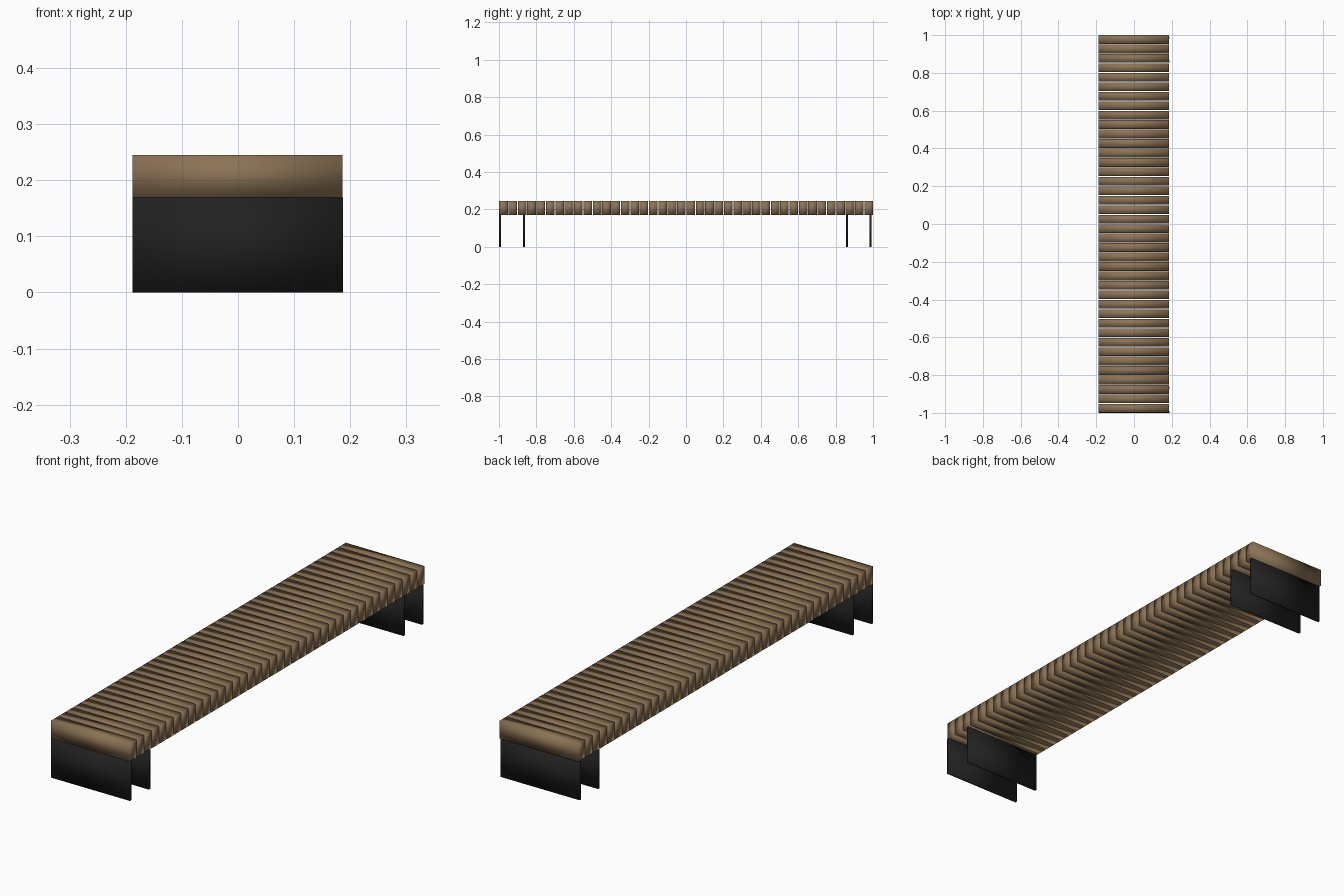
import bpy

if "Cube" in bpy.data.objects:
    bpy.data.objects.remove(bpy.data.objects["Cube"])

SLATS = 40
SLAT_DEPTH = 0.046
SEAT_BOTTOM, SEAT_TOP = 0.169, 0.245


def material(name, color):
    mat = bpy.data.materials.new(name)
    mat.diffuse_color = color
    mat.use_nodes = True
    mat.node_tree.nodes["Principled BSDF"].inputs["Base Color"].default_value = mat.diffuse_color
    return mat


def block(name, x, y, z, mat):
    """Box spanning the given (min, max) ranges, with soft shading."""
    bpy.ops.mesh.primitive_cube_add(
        size=1, location=[(a + b) / 2 for a, b in (x, y, z)])
    obj = bpy.context.object
    obj.name = name
    obj.scale = [b - a for a, b in (x, y, z)]
    bpy.ops.object.transform_apply(location=False, rotation=False, scale=True)
    bpy.ops.object.shade_smooth()
    obj.data.materials.append(mat)
    return obj


wood = material("wood", (0.26, 0.17, 0.09, 1))
metal = material("dark_metal", (0.015, 0.015, 0.015, 1))

# Seat: a row of narrow cross slats
pitch = (1.999 - SLAT_DEPTH) / (SLATS - 1)
for i in range(SLATS):
    y0 = -0.999 + i * pitch
    block(f"seat_slat_{i + 1}", (-0.188, 0.186), (y0, y0 + SLAT_DEPTH),
          (SEAT_BOTTOM, SEAT_TOP), wood)

# Legs: a pair of thin upright plates under each end
for name, y0 in (("front_outer_leg", -1.0), ("front_inner_leg", -0.872),
                 ("back_inner_leg", 0.855), ("back_outer_leg", 0.981)):
    block(name, (-0.188, 0.187), (y0, y0 + 0.01), (0, SEAT_BOTTOM), metal)
